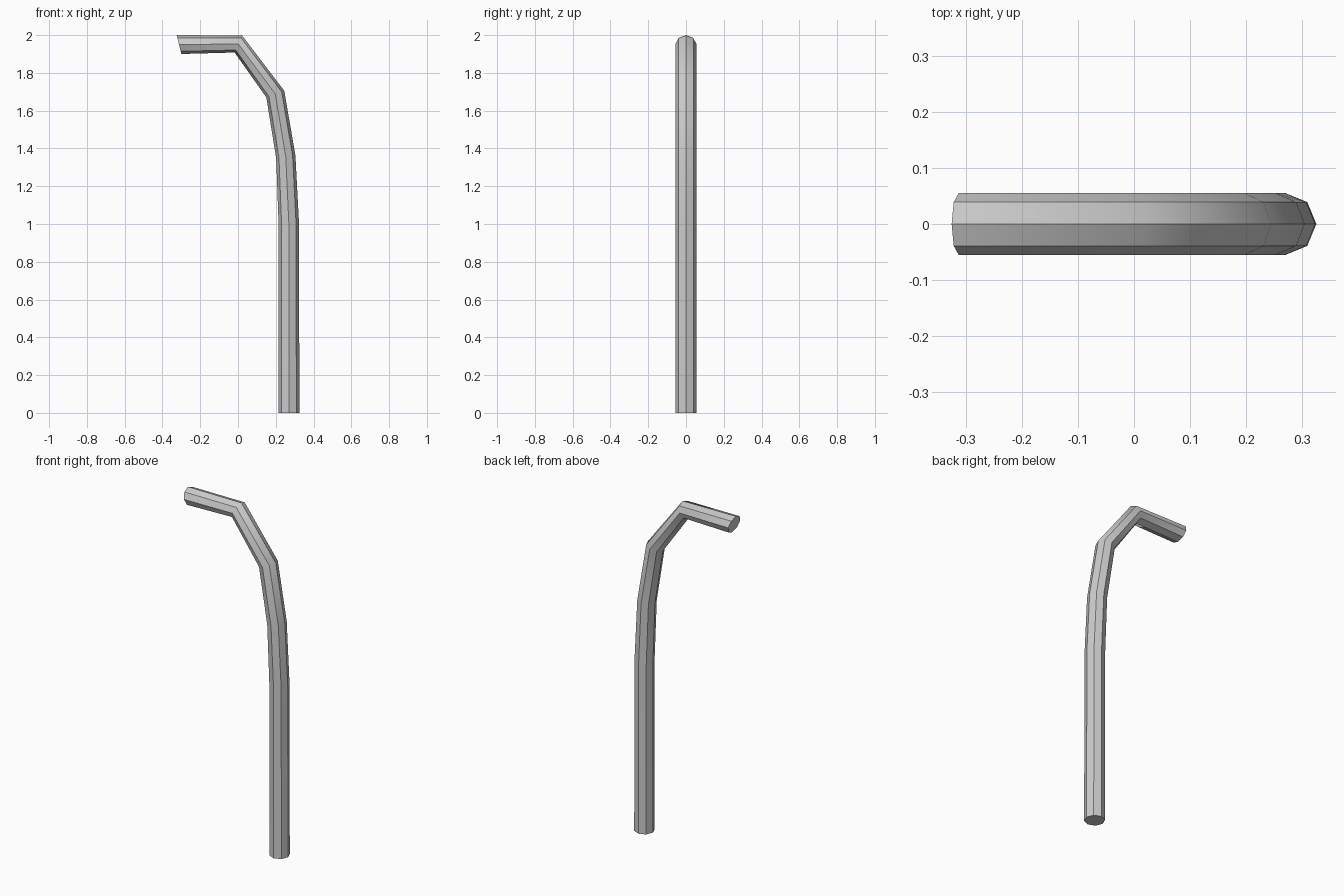
import bpy, bmesh
from math import cos, sin, pi
from mathutils import Vector

if "Cube" in bpy.data.objects:
    bpy.data.objects.remove(bpy.data.objects["Cube"])

SIDES, RADIUS = 8, 0.055

# Mitred joints of the bent tube: (inner x, inner z, outer x, outer z)
joints = [
    (0.215, 0.0, 0.325, 0.0),
    (0.215, 1.0, 0.323, 1.005),
    (0.202, 1.348, 0.304, 1.363),
    (0.15, 1.67, 0.245, 1.705),
    (-0.018, 1.908, 0.022, 1.998),
    (-0.30, 1.90, -0.325, 2.0),
]

bm = bmesh.new()
rings = []
for ix, iz, ox, oz in joints:
    inner, outer = Vector((ix, 0, iz)), Vector((ox, 0, oz))
    mid, half = (inner + outer) / 2, (outer - inner) / 2
    rings.append([bm.verts.new(mid + half * cos(2 * pi * k / SIDES)
                               + Vector((0, RADIUS * sin(2 * pi * k / SIDES), 0)))
                  for k in range(SIDES)])

# Side walls: ridges stay crisp, bends shade smoothly
for a, b in zip(rings, rings[1:]):
    for k in range(SIDES):
        n = (k + 1) % SIDES
        bm.faces.new((a[k], a[n], b[n], b[k])).smooth = True
    for k in range(SIDES):
        bm.edges.get((a[k], b[k])).smooth = False

# End caps
for ring in (rings[0][::-1], rings[-1]):
    cap = bm.faces.new(ring)
    for e in cap.edges:
        e.smooth = False

bmesh.ops.recalc_face_normals(bm, faces=bm.faces)
mesh = bpy.data.meshes.new("bent_pipe")
bm.to_mesh(mesh)
bm.free()
bpy.context.collection.objects.link(bpy.data.objects.new("bent_pipe", mesh))
